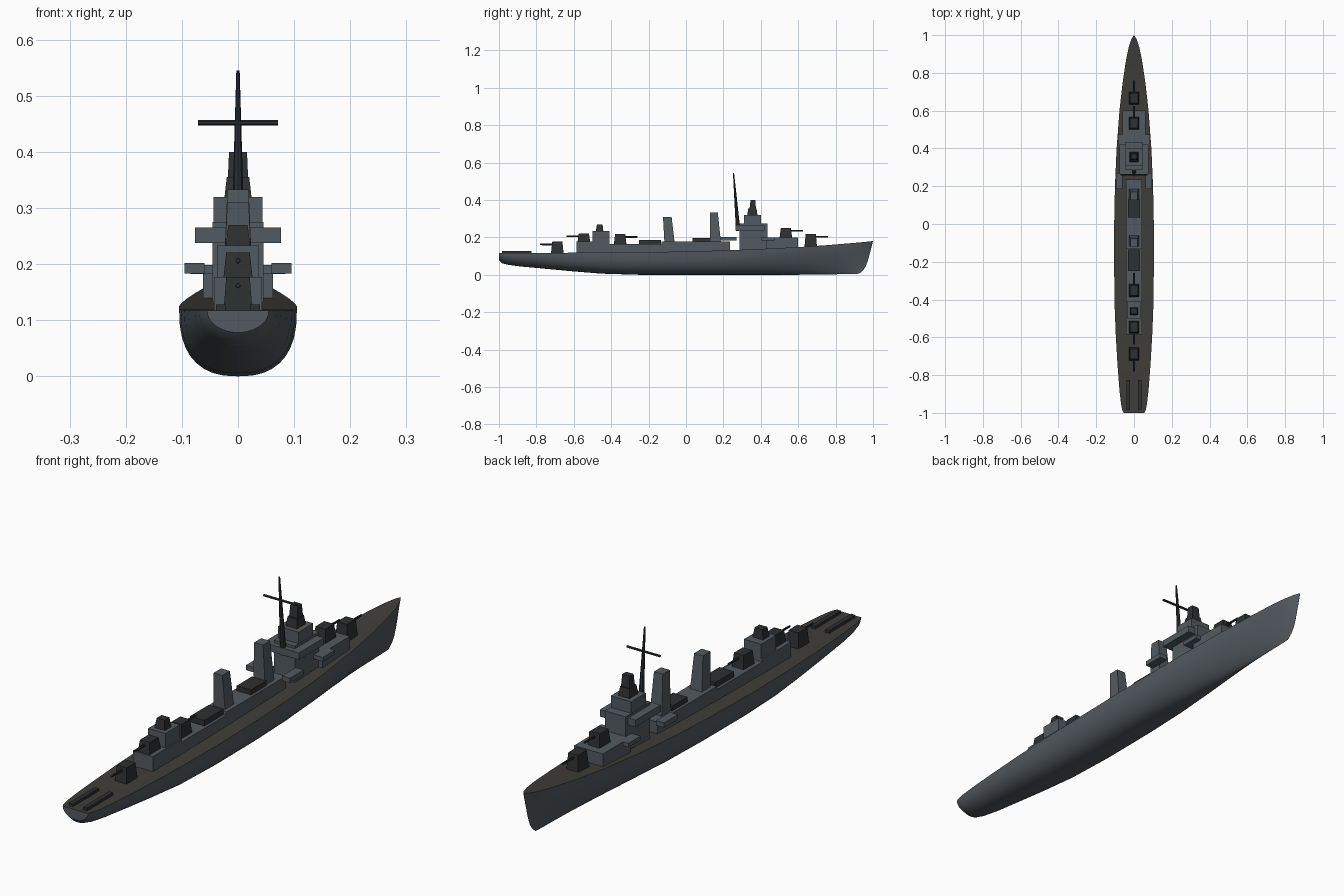
import bpy, bmesh
from math import sin, cos, pi
from mathutils import Vector

if "Cube" in bpy.data.objects:
    bpy.data.objects.remove(bpy.data.objects["Cube"])


def material(name, rgb):
    m = bpy.data.materials.new(name)
    m.diffuse_color = (*rgb, 1)
    m.use_nodes = True
    m.node_tree.nodes["Principled BSDF"].inputs["Base Color"].default_value = m.diffuse_color
    return m


GREY = material("hull_grey", (0.085, 0.1, 0.115))
LIGHT = material("house_grey", (0.085, 0.105, 0.12))
DARK = material("dark_metal", (0.026, 0.029, 0.031))
DECK = material("deck_brown", (0.05, 0.048, 0.042))


def finish(name, bm, *mats):
    bmesh.ops.recalc_face_normals(bm, faces=bm.faces)
    me = bpy.data.meshes.new(name)
    bm.to_mesh(me)
    bm.free()
    for m in mats:
        me.materials.append(m)
    ob = bpy.data.objects.new(name, me)
    bpy.context.collection.objects.link(ob)
    return ob


def block(name, x, y, z, mat, top_x=None, top_y=None):
    """Box from x, y and z ranges; the top may have its own x and y range."""
    bm = bmesh.new()
    loops = []
    for h, xr, yr in ((z[0], x, y), (z[1], top_x or x, top_y or y)):
        loops.append([bm.verts.new((xr[i], yr[j], h)) for i, j in ((0, 0), (1, 0), (1, 1), (0, 1))])
    a, b = loops
    bm.faces.new(a)
    bm.faces.new(b)
    for i in range(4):
        k = (i + 1) % 4
        bm.faces.new((a[i], a[k], b[k], b[i]))
    return finish(name, bm, mat)


def house(name, w, y, z, mat=LIGHT, top_w=None, top_y=None):
    t = (-top_w, top_w) if top_w else None
    return block(name, (-w, w), y, z, mat, t, top_y)


def rod(name, p, q, r1, r2, sides=8):
    p, q = Vector(p), Vector(q)
    bm = bmesh.new()
    bmesh.ops.create_cone(bm, cap_ends=True, segments=sides, radius1=r1, radius2=r2, depth=(q - p).length)
    rot = (q - p).to_track_quat('Z', 'Y')
    for v in bm.verts:
        v.co = rot @ v.co + (p + q) / 2
    return finish(name, bm, DARK)


# Hull stations: position, half width, keel height, deck height, section fullness
stations = [
    (-1.0, 0.055, 0.078, 0.117, 2.0), (-0.985, 0.062, 0.062, 0.117, 2.0),
    (-0.95, 0.069, 0.053, 0.117, 2.1), (-0.88, 0.077, 0.044, 0.117, 2.2),
    (-0.75, 0.087, 0.032, 0.117, 2.3), (-0.6, 0.096, 0.018, 0.118, 2.4),
    (-0.45, 0.102, 0.006, 0.119, 2.5), (-0.25, 0.105, 0.0, 0.12, 2.5),
    (0.0, 0.105, 0.0, 0.125, 2.5), (0.2, 0.101, 0.0, 0.13, 2.35),
    (0.4, 0.092, 0.0, 0.138, 2.0), (0.6, 0.077, 0.0, 0.148, 1.65),
    (0.75, 0.06, 0.001, 0.158, 1.4), (0.87, 0.042, 0.003, 0.168, 1.25),
    (0.94, 0.027, 0.004, 0.174, 1.15), (0.98, 0.013, 0.005, 0.178, 1.1),
    (1.0, 0.0005, 0.006, 0.181, 1.1),
]
bm = bmesh.new()
rings = []
N = 9
for s, w, zk, zd, n in stations:
    ring = []
    for i in range(-N, N + 1):
        a = abs(i) / N * pi / 2
        x = w * sin(a) ** (2 / n) * (1 if i > 0 else -1)
        t = 1 - max(cos(a), 0) ** (2 / n)
        stem = 1 - 0.045 * (1 - t) - 0.03 * (1 - t) ** 8
        y = s if s < 0.5 else 0.5 + (s - 0.5) * (stem - 0.5) / 0.5
        ring.append(bm.verts.new((x, y, zk + (zd - zk) * t)))
    rings.append(ring)
for a, b in zip(rings, rings[1:]):
    for i in range(2 * N):
        bm.faces.new((a[i], a[i + 1], b[i + 1], b[i]))
    bm.faces.new((a[-1], a[0], b[0], b[-1])).material_index = 1
bm.faces.new(rings[0])
bm.faces.new(rings[-1])
hull = finish("hull", bm, GREY, DECK)
bpy.context.view_layer.objects.active = hull
hull.select_set(True)
bpy.ops.object.shade_smooth_by_angle(angle=0.6)

# Deckhouses
house("aft_deckhouse", 0.043, (-0.585, -0.41), (0.11, 0.177))
house("aft_control_tower", 0.037, (-0.5, -0.41), (0.177, 0.233))
house("aft_director", 0.022, (-0.482, -0.442), (0.233, 0.27), DARK, 0.017, (-0.476, -0.446))
house("mid_deckhouse_aft", 0.042, (-0.41, -0.13), (0.11, 0.165))
house("mid_deckhouse_forward", 0.042, (-0.13, 0.235), (0.11, 0.177))
house("forward_deckhouse", 0.062, (0.43, 0.6), (0.13, 0.198))

# Bridge tower and director
house("bridge_base", 0.045, (0.285, 0.435), (0.125, 0.275))
house("bridge_wings", 0.077, (0.265, 0.42), (0.238, 0.265))
house("bridge_upper", 0.044, (0.31, 0.4), (0.275, 0.32))
house("director_base", 0.024, (0.328, 0.382), (0.32, 0.355), DARK, 0.02, (0.333, 0.377))
house("director", 0.018, (0.34, 0.374), (0.355, 0.4), DARK, 0.016, (0.345, 0.37))

# Funnels, raked aft
house("aft_funnel", 0.026, (-0.115, -0.06), (0.165, 0.31), LIGHT, 0.019, (-0.123, -0.077))
house("forward_funnel", 0.026, (0.13, 0.187), (0.17, 0.333), LIGHT, 0.019, (0.127, 0.17))

# Torpedo tubes
house("aft_torpedo_tubes", 0.031, (-0.25, -0.135), (0.165, 0.187), DARK)
house("forward_torpedo_tubes", 0.031, (0.035, 0.13), (0.177, 0.196), DARK)

# Side gun platforms and stern rails, mirrored
for side, s in (("left", -1), ("right", 1)):
    def span(a, b):
        return tuple(sorted((s * a, s * b)))
    block("mid_platform_" + side, span(0.06, 0.095), (0.185, 0.27), (0.183, 0.202), LIGHT)
    block("forward_platform_" + side, span(0.045, 0.085), (0.4, 0.475), (0.182, 0.198), LIGHT)
    block("stern_rail_" + side, span(0.022, 0.039), (-0.985, -0.825), (0.112, 0.128), DARK)

# Gun turrets: centre, base, top, direction
turrets = [(-0.688, 0.112, 0.177, -1), (-0.546, 0.175, 0.221, -1), (-0.352, 0.16, 0.217, 1),
           (0.534, 0.195, 0.25, 1), (0.667, 0.145, 0.218, 1)]
for i, (y, z0, z1, d) in enumerate(turrets):
    house(f"turret_{i + 1}", 0.026, (y - 0.034, y + 0.034), (z0, z1), DARK, 0.021, (y - 0.027, y + 0.027))
    h = z1 - 0.015
    rod(f"gun_barrel_{i + 1}", (0, y, h), (0, y + d * 0.092, h), 0.005, 0.004)

# Mast and yard
rod("mast", (0, 0.279, 0.235), (0, 0.254, 0.545), 0.012, 0.003)
rod("yard", (-0.071, 0.261, 0.452), (0.071, 0.261, 0.452), 0.005, 0.005, 6)
